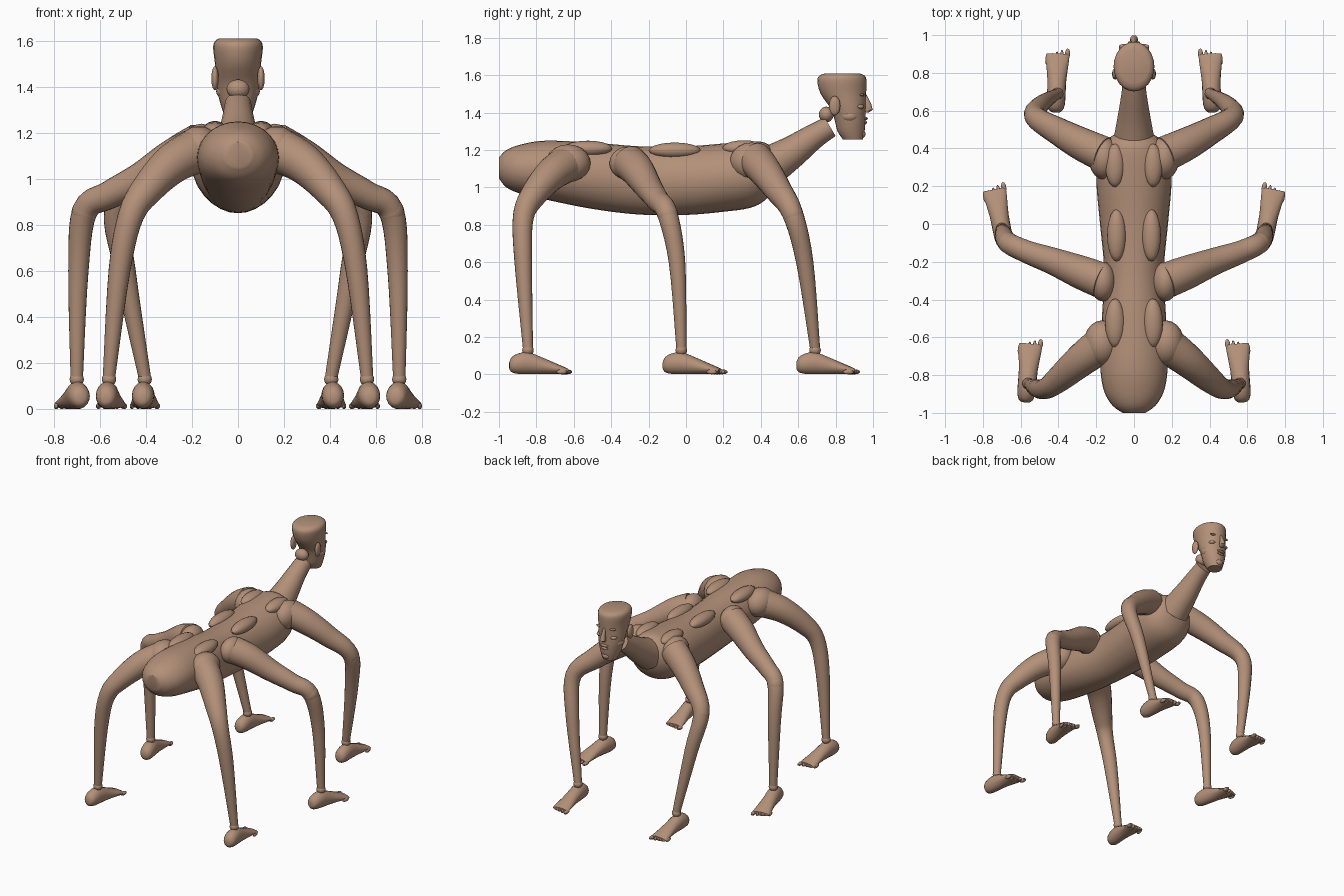
import bpy, bmesh, math
from mathutils import Vector, Matrix

cube = bpy.data.objects.get("Cube")
if cube:
    bpy.data.objects.remove(cube)

skin = bpy.data.materials.new("brown skin")
skin.use_nodes = True
SKIN = (0.45, 0.28, 0.19, 1)
skin.diffuse_color = SKIN
skin.node_tree.nodes["Principled BSDF"].inputs["Base Color"].default_value = SKIN


def finish(name, bm):
    bmesh.ops.recalc_face_normals(bm, faces=bm.faces)
    mesh = bpy.data.meshes.new(name)
    bm.to_mesh(mesh)
    bm.free()
    mesh.materials.append(skin)
    obj = bpy.data.objects.new(name, mesh)
    bpy.context.collection.objects.link(obj)
    bpy.ops.object.select_all(action='DESELECT')
    obj.select_set(True)
    bpy.context.view_layer.objects.active = obj
    bpy.ops.object.shade_smooth_by_angle(angle=math.radians(40))
    return obj


def smooth_rows(rows, steps):
    """Catmull-Rom refinement of rows of numbers."""
    rows = [Vector(r) for r in rows]
    out = []
    for i in range(len(rows) - 1):
        p0, p1, p2, p3 = (rows[max(0, min(len(rows) - 1, i + k))] for k in (-1, 0, 1, 2))
        for k in range(steps):
            t = k / steps
            out.append(0.5 * (2 * p1 + (p2 - p0) * t + (2 * p0 - 5 * p1 + 4 * p2 - p3) * t * t
                              + (3 * p1 - p0 - 3 * p2 + p3) * t ** 3))
    return out + [rows[-1]]


def loft(name, rings, sides=24):
    """Skin rings given as (centre, half axis, half axis), with closed ends."""
    bm = bmesh.new()
    loops = []
    for c, u, v in rings:
        angles = [2 * math.pi * k / sides for k in range(sides)]
        loops.append([bm.verts.new(c + u * math.cos(a) + v * math.sin(a)) for a in angles])
    for a, b in zip(loops, loops[1:]):
        for k in range(sides):
            j = (k + 1) % sides
            bm.faces.new((a[k], a[j], b[j], b[k]))
    bm.faces.new(loops[0])
    bm.faces.new(loops[-1])
    return finish(name, bm)


def tube(name, path, steps=5, sides=20):
    """Round limb along points of x, y, z, radius."""
    pts = smooth_rows([tuple(p) for p in path], steps)
    rings = []
    for i, p in enumerate(pts):
        d = (pts[min(i + 1, len(pts) - 1)] - pts[max(i - 1, 0)]).to_3d().normalized()
        u = d.cross(Vector((0, 1, 0))).normalized()
        rings.append((p.to_3d(), u * p[3], d.cross(u) * p[3]))
    return loft(name, rings, sides)


def ball(name, centre, radii, turn=None, segs=20):
    bm = bmesh.new()
    m = Matrix.Translation(centre) @ (turn or Matrix()) @ Matrix.Diagonal((*radii, 1))
    bmesh.ops.create_uvsphere(bm, u_segments=segs, v_segments=segs // 2, radius=1, matrix=m)
    return finish(name, bm)


X, Y, Z = Vector((1, 0, 0)), Vector((0, 1, 0)), Vector((0, 0, 1))

# Torso: y, top, bottom, half width
torso = [(-1, 1.16, 1.05, .06), (-.96, 1.2, 1.0, .115), (-.88, 1.23, .965, .16), (-.75, 1.25, .935, .178),
         (-.5, 1.24, .885, .17), (-.25, 1.22, .855, .158), (0, 1.22, .853, .18),
         (.2, 1.235, .87, .198), (.34, 1.245, .89, .195), (.42, 1.24, .93, .165),
         (.47, 1.2, 1.0, .11), (.49, 1.15, 1.07, .05)]
loft("torso", [(Vector((0, y, (t + b) / 2)), X * w, Z * (t - b) / 2)
               for y, t, b, w in smooth_rows(torso, 4)], 28)

# Neck and nape
tube("neck", [(0, .44, 1.11, .11), (0, .56, 1.185, .088), (0, .68, 1.27, .068), (0, .77, 1.325, .058)])
ball("nape", (0, .75, 1.39), (.05, .04, .042))

# Head: z, back y, front y, half width
head = [(1.255, .84, .945, .05), (1.3, .81, .955, .068), (1.36, .795, .96, .085), (1.42, .775, .96, .095),
        (1.5, .72, .963, .1), (1.57, .702, .965, .108), (1.598, .715, .955, .1), (1.61, .745, .925, .082)]
loft("head", [(Vector((0, (a + b) / 2, z)), X * w, Y * (b - a) / 2)
              for z, a, b, w in smooth_rows(head, 3)])

# Nose wedge
loft("nose", [(Vector((0, .955, 1.5)), X * .008, Y * .008), (Vector((0, .972, 1.45)), X * .014, Y * .018),
              (Vector((0, .976, 1.415)), X * .022, Y * .024), (Vector((0, .965, 1.4)), X * .014, Y * .012)], 10)

# Mouth
ball("upper_lip", (0, .96, 1.368), (.032, .012, .009))
ball("lower_lip", (0, .957, 1.348), (.028, .012, .009))
ball("chin", (0, .94, 1.285), (.03, .02, .022))

for s, side in ((1, "left"), (-1, "right")):
    # Face details and ears
    ball(side + "_ear", (s * .1, .795, 1.437), (.016, .03, .052))
    ball(side + "_eye", (s * .055, .925, 1.432), (.025, .028, .014))
    ball(side + "_cheek", (s * .062, .875, 1.38), (.033, .045, .03))
    ball(side + "_brow", (s * .045, .94, 1.495), (.035, .014, .008))

    # Pads along the back
    for pad, x, y, z, w, l in (("shoulder_pad", .1, .31, 1.21, .052, .115),
                               ("middle_pad", .092, -.06, 1.198, .05, .138),
                               ("hip_pad", .1, -.525, 1.208, .053, .13)):
        ball(f"{side}_{pad}", (s * x, y, z), (w, l, .042))

    # Legs: path, hip centre, hip radii, knee index, foot yaw in degrees
    legs = {
        "front": ([(.16, .37, 1.15, .095), (.27, .42, 1.09, .088), (.4, .49, .99, .073), (.525, .57, .86, .056),
                   (.49, .635, .6, .046), (.405, .69, .14, .027)], (.16, .35, 1.14), (.08, .115, .1), 3, 2),
        "middle": ([(.17, -.3, 1.13, .095), (.27, -.26, 1.09, .09), (.42, -.2, 1, .073), (.56, -.15, .93, .061),
                    (.665, -.1, .86, .055), (.693, -.048, .6, .044), (.7, -.025, .14, .027)],
                   (.165, -.305, 1.13), (.07, .105, .09), 4, -11),
        "rear": ([(.16, -.63, 1.13, .1), (.28, -.72, 1.07, .088), (.39, -.815, .96, .071), (.465, -.87, .84, .056),
                  (.515, -.87, .6, .047), (.56, -.845, .14, .027)], (.17, -.63, 1.13), (.095, .12, .1), 3, 5),
    }
    for leg, (path, hip, hip_r, k, yaw) in legs.items():
        name = f"{side}_{leg}"
        path = [(s * x, y, z, r) for x, y, z, r in path]
        tube(name + "_leg", path)
        ball(name + "_hip", (s * hip[0], hip[1], hip[2]), hip_r)
        knee, ankle = Vector(path[k][:3]), Vector(path[-1][:3])
        axis = (Vector(path[k - 1][:3]) - Vector(path[k + 1][:3])).to_track_quat('Z', 'Y').to_matrix().to_4x4()
        ball(name + "_knee", knee, (.056, .056, .07), axis)
        ball(name + "_ankle", ankle - Z * .01, (.031, .031, .03))

        # Foot: distance from ankle, half width, top, bottom
        foot = [(-.1, .016, .065, .03), (-.088, .036, .092, .012), (-.055, .047, .112, .003), (0, .049, .12, .001),
                (.07, .05, .094, .001), (.14, .057, .064, .001), (.195, .062, .04, .002), (.212, .058, .032, .005)]
        turn = Matrix.Rotation(math.radians(s * yaw), 3, 'Z')
        base = Vector((ankle.x, ankle.y, 0))
        drift = s * .006 if leg != "middle" else 0
        base.x += drift
        loft(name + "_foot", [(base + turn @ Vector((0, d, (t + b) / 2)), turn @ X * w, Z * (t - b) / 2)
                              for d, w, t, b in smooth_rows(foot, 2)], 18)

        # Toes, largest on the inner side
        for i in range(5):
            big = .017 if i == 0 else .0115
            x = s * (-.048 + .026 * i - (.004 if i == 0 else 0))
            tip = .225 - .009 * i
            ball(f"{name}_toe_{i + 1}", base + turn @ Vector((x, tip - .012, .014)),
                 (big * .85, .03, .0135), turn.to_4x4(), 10)
